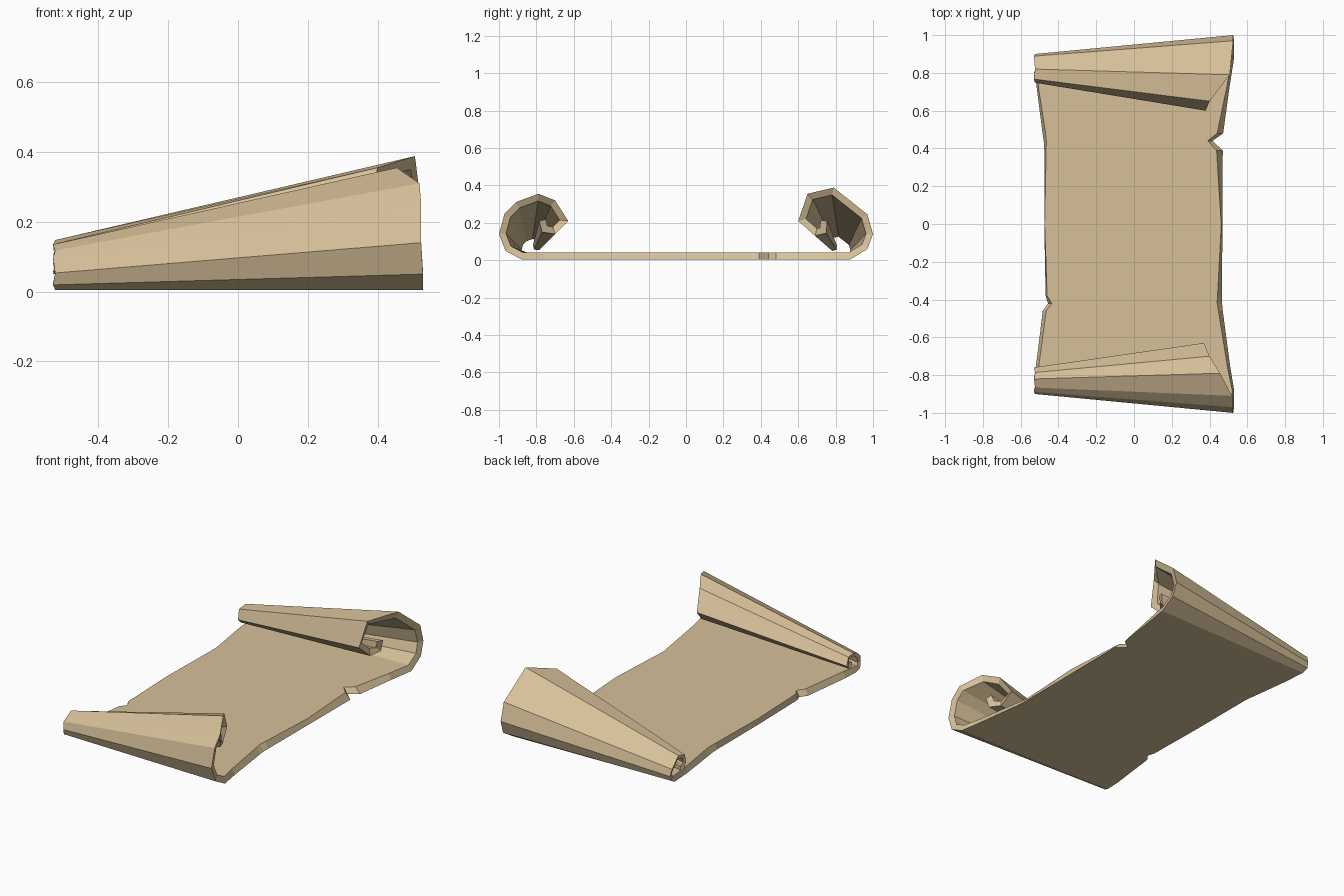
import bpy
from mathutils import Vector

if "Cube" in bpy.data.objects:
    bpy.data.objects.remove(bpy.data.objects["Cube"])

paper = bpy.data.materials.new("tan parchment")
paper.diffuse_color = (0.68, 0.53, 0.32, 1)
paper.use_nodes = True
paper.node_tree.nodes["Principled BSDF"].inputs["Base Color"].default_value = paper.diffuse_color

# Curl outlines at the wide end, from floor inward: |y|, z, x of the torn edge
back_curl = [(0.88, 0.005, 0.53), (0.97, 0.06, 0.53), (1.0, 0.14, 0.525), (0.97, 0.245, 0.525),
             (0.79, 0.388, 0.507), (0.65, 0.355, 0.40), (0.60, 0.21, 0.38), (0.69, 0.13, 0.39),
             (0.75, 0.145, 0.42), (0.755, 0.21, 0.43)]
front_curl = [(0.88, 0.005, 0.53), (0.965, 0.05, 0.53), (1.0, 0.14, 0.525), (0.97, 0.25, 0.525),
              (0.91, 0.31, 0.52), (0.79, 0.355, 0.455), (0.70, 0.32, 0.40), (0.63, 0.21, 0.37),
              (0.70, 0.14, 0.39), (0.77, 0.15, 0.42), (0.785, 0.21, 0.43)]
# Flat sheet: y, left x (bottom, top), right x (bottom, top), with a tear on each side
floor = [(-0.76, -0.52, -0.505, 0.51, 0.495), (-0.46, -0.483, -0.465, 0.47, 0.447),
         (-0.42, -0.455, -0.435, 0.466, 0.44), (-0.38, -0.468, -0.46, 0.466, 0.442),
         (0.0, -0.475, -0.473, 0.468, 0.462), (0.39, -0.475, -0.465, 0.47, 0.437),
         (0.44, -0.478, -0.464, 0.415, 0.39), (0.48, -0.484, -0.468, 0.472, 0.44),
         (0.72, -0.515, -0.505, 0.505, 0.49)]
TAPER = 0.38   # size of the narrow end relative to the wide end


def curl_rows(curl, side):
    """Rows of (left 2D, right 2D, left xs, right xs, left/right thickness)."""
    rows = []
    for i, (y, z, x) in enumerate(curl):
        ly = 0.9 - (1.0 - y) * TAPER
        left = Vector((side * ly, max(0.005, z * TAPER)))
        lx = -0.53 if i % 2 else -0.524
        rows.append((left, Vector((side * y, z)), (lx, lx + 0.006), (x, x - 0.012),
                     0.035 if i == 0 else 0.02, 0.036))
    return rows


rows = curl_rows(front_curl, -1)[::-1]
for y, lb, lt, rb, rt in floor:
    p = Vector((y, 0.005))
    rows.append((p, p, (lb, lt), (rb, rt), 0.035, 0.035))
rows += curl_rows(back_curl, 1)


def inner(pts, i, t):
    """Offset a profile point to the inside of the sheet with a mitred corner."""
    a = (pts[i] - pts[max(i - 1, 0)]) if i else pts[1] - pts[0]
    b = (pts[i + 1] - pts[i]) if i < len(pts) - 1 else a
    na, nb = (Vector((-d.y, d.x)).normalized() for d in (a, b))
    n = (na + nb).normalized()
    return pts[i] + n * t / max(n.dot(na), 0.65)


lefts = [r[0] for r in rows]
rights = [r[1] for r in rows]
verts, faces = [], []
for i, (l, r, lx, rx, tl, tr) in enumerate(rows):
    li, ri = inner(lefts, i, tl), inner(rights, i, tr)
    verts += [(lx[0], l.x, l.y), (rx[0], r.x, r.y), (rx[1], ri.x, ri.y), (lx[1], li.x, li.y)]

# Skin the four-cornered sections into one closed sheet
for i in range(len(rows) - 1):
    a, b = i * 4, i * 4 + 4
    for k in range(4):
        m = (k + 1) % 4
        faces.append((a + k, b + k, b + m, a + m))
e = len(verts) - 4
faces += [(0, 1, 2, 3), (e + 3, e + 2, e + 1, e)]

mesh = bpy.data.meshes.new("parchment_scroll")
mesh.from_pydata(verts, [], faces)
mesh.materials.append(paper)
scroll = bpy.data.objects.new("parchment_scroll", mesh)
bpy.context.collection.objects.link(scroll)

# Consistent outward normals
import bmesh
bm = bmesh.new()
bm.from_mesh(mesh)
bmesh.ops.recalc_face_normals(bm, faces=bm.faces)
bm.to_mesh(mesh)
bm.free()
